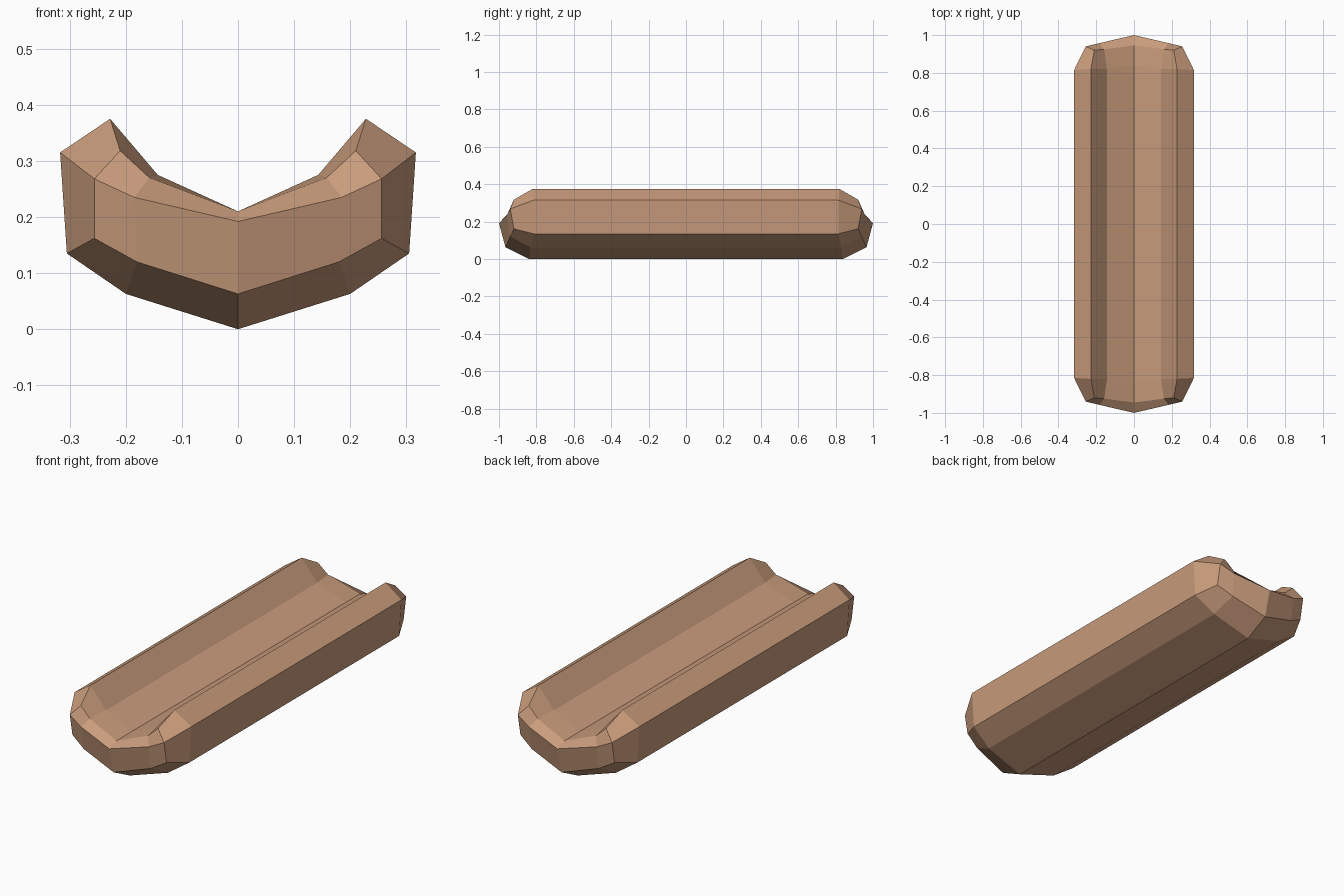
import bpy
import bmesh

cube = bpy.data.objects.get("Cube")
if cube:
    bpy.data.objects.remove(cube, do_unlink=True)

# Bread colour
bread = bpy.data.materials.new("toasted_bread")
colour = (0.58, 0.33, 0.20, 1)
bread.diffuse_color = colour
bread.use_nodes = True
bread.node_tree.nodes["Principled BSDF"].inputs["Base Color"].default_value = colour

# Half profiles (x, y, z): underside centre, round the side, to the channel centre
BODY = [(0, .84, 0), (.2, .83, .063), (.305, .815, .135), (.317, .815, .315),
        (.228, .82, .375), (.143, .82, .275), (0, .84, .21)]
TIP = [(0, .965, .063), (.18, .94, .12), (.256, .92, .162), (.256, .94, .268),
       (.21, .92, .318), (.158, .925, .27), (0, .945, .21)]
# Upper edge of the blunt end face
NOSE = [(0, 1, .192), (.185, .957, .235)]

bm = bmesh.new()


def add_points(points, side):
    return [bm.verts.new((x, side * y, z)) for x, y, z in points]


def bridge(a, b):
    for i in range(len(a) - 1):
        bm.faces.new((a[i], a[i + 1], b[i + 1], b[i]))


# Rounded ends
bodies = []
for side in (-1, 1):
    body, tip, nose = (add_points(p, side) for p in (BODY, TIP, NOSE))
    bridge(body, tip)
    edge = nose + [tip[3]]
    bridge(tip[:3], edge)
    bridge(edge, [tip[6], tip[5], tip[4]])
    bodies.append(body)

# Long trough between the ends
bridge(*bodies)
bmesh.ops.recalc_face_normals(bm, faces=bm.faces)

mesh = bpy.data.meshes.new("split_bun")
bm.to_mesh(mesh)
bm.free()
mesh.materials.append(bread)
bun = bpy.data.objects.new("split_bun", mesh)
bpy.context.collection.objects.link(bun)

# Other half across the centre line
mirror = bun.modifiers.new("mirror_halves", "MIRROR")
mirror.use_axis[0] = True
mirror.use_clip = True
mirror.merge_threshold = 0.001
